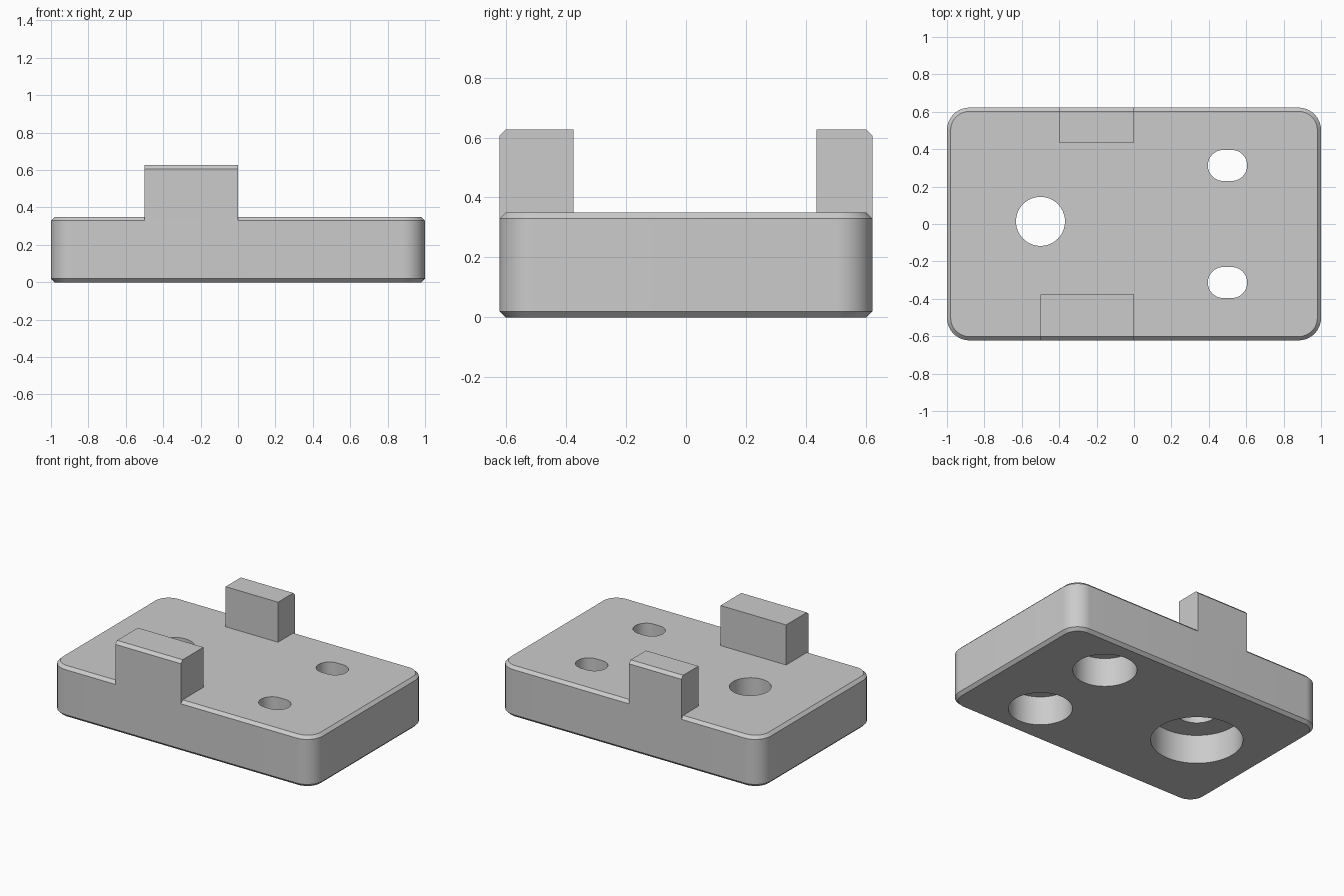
import bpy, bmesh
from math import sin, cos, pi

cube = bpy.data.objects.get("Cube")
if cube:
    bpy.data.objects.remove(cube, do_unlink=True)

grey = bpy.data.materials.new("plain grey")
grey.use_nodes = True
grey.diffuse_color = (0.6, 0.6, 0.6, 1)
grey.node_tree.nodes["Principled BSDF"].inputs["Base Color"].default_value = grey.diffuse_color

HALF_X, HALF_Y, HEIGHT = 1.0, 0.622, 0.35
CHAMFER, CORNER = 0.02, 0.12
TOP = 0.626          # height of the upright blocks
BORE_DEPTH = 0.2     # depth of the wide recesses underneath


def outline(cx, cy, hx, hy, r, z, steps=16):
    """Rounded rectangle; a circle when hx == hy == r."""
    points = []
    for q, (sx, sy) in enumerate([(1, 1), (-1, 1), (-1, -1), (1, -1)]):
        for i in range(steps + 1):
            a = (q + i / steps) * pi / 2
            points.append((cx + sx * (hx - r) + r * cos(a),
                           cy + sy * (hy - r) + r * sin(a), z))
    return points


def loft(name, rings):
    """Closed solid through matching rings of points."""
    bm = bmesh.new()
    loops = [[bm.verts.new(p) for p in ring] for ring in rings]
    for low, high in zip(loops, loops[1:]):
        n = len(low)
        for i in range(n):
            j = (i + 1) % n
            bm.faces.new((low[i], low[j], high[j], high[i]))
    bm.faces.new(loops[0][::-1])
    bm.faces.new(loops[-1])
    bmesh.ops.remove_doubles(bm, verts=bm.verts, dist=1e-5)
    bmesh.ops.recalc_face_normals(bm, faces=bm.faces)
    mesh = bpy.data.meshes.new(name)
    bm.to_mesh(mesh)
    bm.free()
    mesh.materials.append(grey)
    obj = bpy.data.objects.new(name, mesh)
    bpy.context.collection.objects.link(obj)
    return obj


def select(obj):
    bpy.ops.object.select_all(action='DESELECT')
    obj.select_set(True)
    bpy.context.view_layer.objects.active = obj


def cut(target, cx, cy, hx, hy, r, z0, z1):
    """Remove an upright rounded prism from the target."""
    cutter = loft("hole_cutter", [outline(cx, cy, hx, hy, r, z) for z in (z0, z1)])
    cutter.hide_render = True
    mod = target.modifiers.new("hole", 'BOOLEAN')
    mod.operation = 'DIFFERENCE'
    mod.solver = 'EXACT'
    mod.object = cutter
    select(target)
    bpy.ops.object.modifier_apply(modifier=mod.name)
    bpy.data.objects.remove(cutter, do_unlink=True)


# Base plate with chamfered top and bottom rims
levels = [(CHAMFER, 0), (0, CHAMFER), (0, HEIGHT - CHAMFER), (CHAMFER, HEIGHT)]
plate = loft("base_plate", [outline(0, 0, HALF_X - c, HALF_Y - c, CORNER - c, z)
                            for c, z in levels])

# Holes: wide round recess below, narrow opening above
holes = [(-0.5, 0.014, 0.131, 0.131, 0.131, 0.288),
         (0.5, 0.313, 0.105, 0.083, 0.083, 0.2),
         (0.5, -0.313, 0.105, 0.083, 0.083, 0.2)]
for cx, cy, hx, hy, r, bore in holes:
    cut(plate, cx, cy, bore, bore, bore, -0.1, BORE_DEPTH)
    cut(plate, cx, cy, hx, hy, r, 0.1, HEIGHT + 0.1)
select(plate)
bpy.ops.object.shade_smooth_by_angle(angle=pi / 6)


# Upright blocks, flush with the plate sides, outer top edge chamfered
def block(name, side, x0, x1, depth):
    base = HEIGHT - CHAMFER
    profile = [(HALF_Y, base), (HALF_Y, TOP - CHAMFER), (HALF_Y - CHAMFER, TOP),
               (HALF_Y - depth, TOP), (HALF_Y - depth, base)]
    loft(name, [[(x, side * y, z) for y, z in profile] for x in (x0, x1)])


block("front_block", -1, -0.5, 0, 0.246)
block("back_block", 1, -0.4, 0, 0.186)
